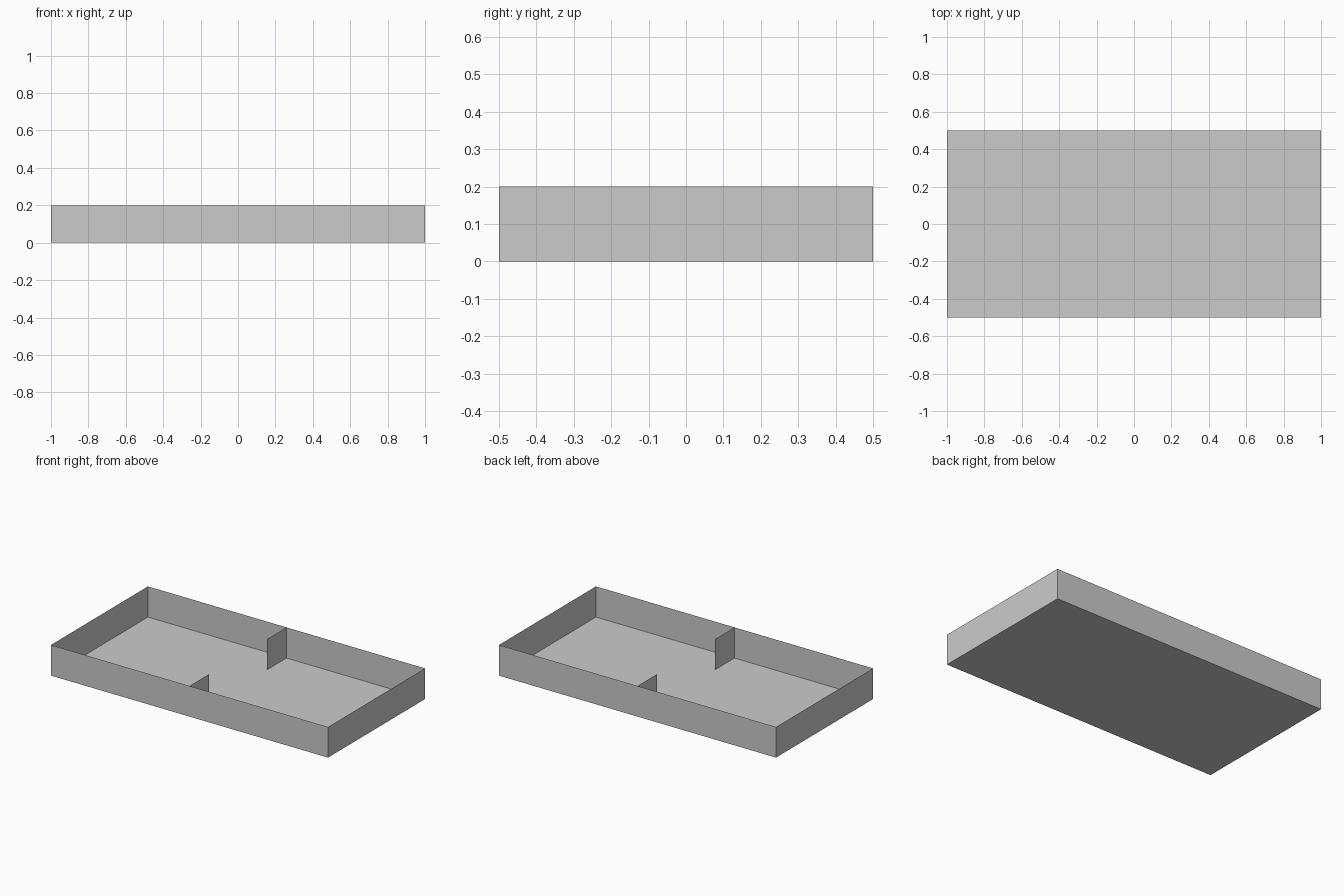
import bpy, bmesh

if "Cube" in bpy.data.objects:
    bpy.data.objects.remove(bpy.data.objects["Cube"])

L, W, H = 1.0, 0.5, 0.2   # half length, half width, wall height
STUB = 0.2                # how far each divider reaches inward


def make_object(name, bm):
    mesh = bpy.data.meshes.new(name)
    bm.to_mesh(mesh)
    bm.free()
    obj = bpy.data.objects.new(name, mesh)
    bpy.context.collection.objects.link(obj)
    return obj


# Open tray: sheet floor with four thin walls
bm = bmesh.new()
bmesh.ops.create_cube(bm, size=1)
for v in bm.verts:
    v.co = (v.co.x * 2 * L, v.co.y * 2 * W, (v.co.z + 0.5) * H)
bm.normal_update()
lid = [f for f in bm.faces if f.normal.z > 0.5]
bmesh.ops.delete(bm, geom=lid, context='FACES_ONLY')
make_object("tray", bm)

# Divider stubs: one sheet on each long wall
for name, side in (("front_divider", -1), ("back_divider", 1)):
    bm = bmesh.new()
    outer, inner = side * W, side * (W - STUB)
    corners = [(outer, 0), (inner, 0), (inner, H), (outer, H)]
    bm.faces.new([bm.verts.new((0, y, z)) for y, z in corners])
    make_object(name, bm)
